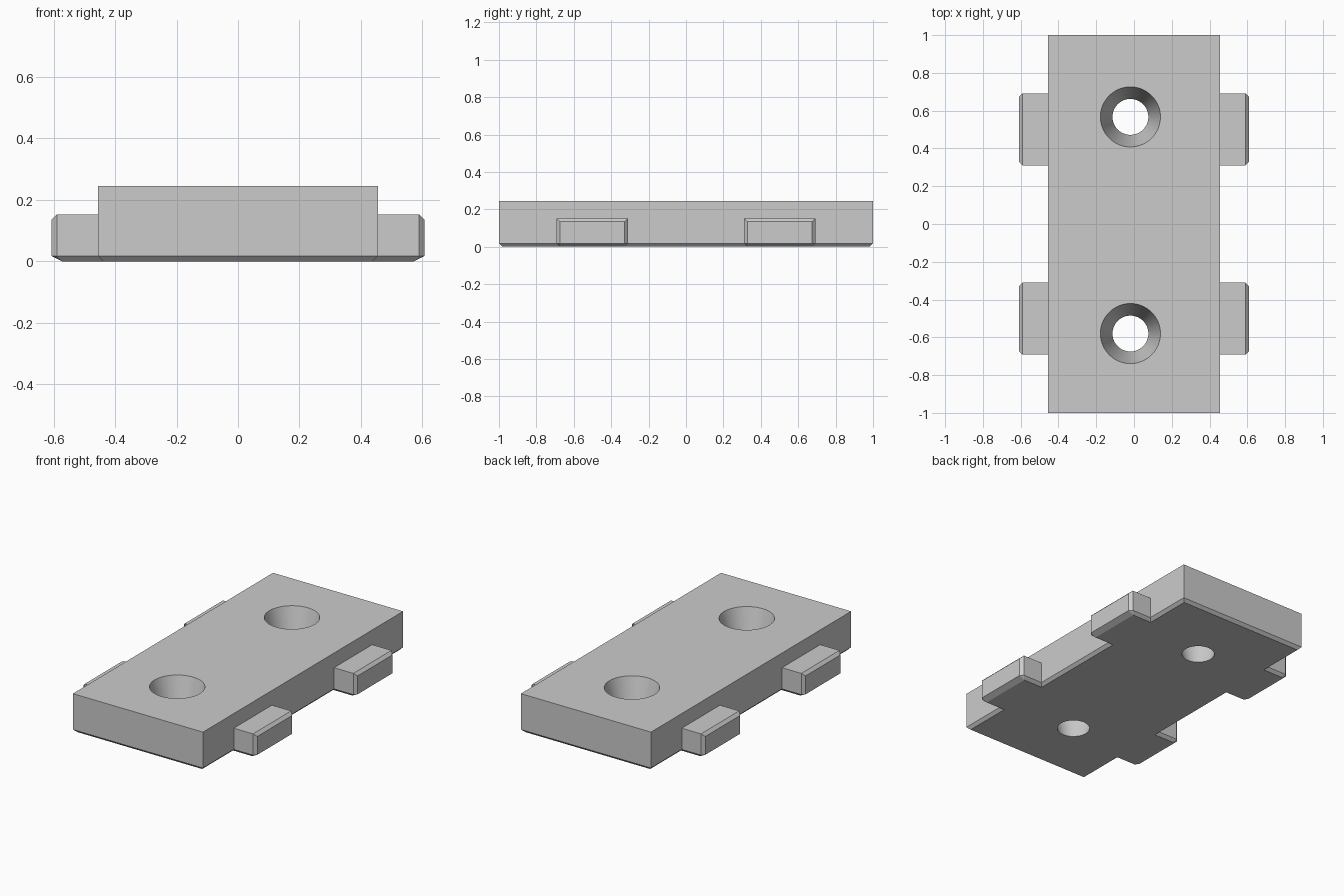
import bpy
import bmesh

if "Cube" in bpy.data.objects:
    bpy.data.objects.remove(bpy.data.objects["Cube"], do_unlink=True)

HEIGHT, CHAMFER = 0.245, 0.018
BODY_X, BODY_Y = 0.455, 1.0
TAB_X, TAB_HALF, TAB_TOP = 0.6075, 0.191, 0.152

grey = bpy.data.materials.new("plain grey")
grey.use_nodes = True
grey.diffuse_color = (0.6, 0.6, 0.6, 1)
grey.node_tree.nodes["Principled BSDF"].inputs["Base Color"].default_value = grey.diffuse_color


def loft(name, rings):
    """Skin a stack of equal-sized closed outlines and cap both ends."""
    bm = bmesh.new()
    loops = [[bm.verts.new(p) for p in ring] for ring in rings]
    n = len(loops[0])
    for low, high in zip(loops, loops[1:]):
        for i in range(n):
            j = (i + 1) % n
            bm.faces.new((low[i], low[j], high[j], high[i]))
    bm.faces.new(loops[0][::-1])
    bm.faces.new(loops[-1])
    bmesh.ops.remove_doubles(bm, verts=bm.verts, dist=0.0001)
    bmesh.ops.recalc_face_normals(bm, faces=bm.faces)
    mesh = bpy.data.meshes.new(name)
    bm.to_mesh(mesh)
    bm.free()
    mesh.materials.append(grey)
    obj = bpy.data.objects.new(name, mesh)
    bpy.context.collection.objects.link(obj)
    return obj


def body_ring(inset, z):
    x, y = BODY_X - inset, BODY_Y - inset
    return [(-x, -y, z), (x, -y, z), (x, y, z), (-x, y, z)]


def tab_ring(side, yc, outer, half, cut, z):
    """Outline of a tab, with its two outer corners cut off."""
    root = BODY_X - CHAMFER
    points = [(root, -half), (outer - cut, -half), (outer, cut - half),
              (outer, half - cut), (outer - cut, half), (root, half)]
    return [(side * x, yc + y, z) for x, y in points]


# Plate with a chamfered underside
body = loft("base_plate", [body_ring(CHAMFER, 0), body_ring(0, CHAMFER), body_ring(0, HEIGHT)])

# Two tapered screw holes through the plate
for y in (0.567, -0.58):
    depth = HEIGHT + 0.02
    slope = (0.159 - 0.095) / HEIGHT
    bpy.ops.mesh.primitive_cone_add(vertices=64, radius1=0.095 - 0.01 * slope,
                                    radius2=0.159 + 0.01 * slope, depth=depth,
                                    location=(-0.019, y, HEIGHT / 2))
    cutter = bpy.context.object
    cutter.name = "hole_cutter"
    cutter.hide_render = True
    cutter.data.materials.append(grey)
    cut = body.modifiers.new("screw hole", "BOOLEAN")
    cut.operation, cut.solver, cut.object = "DIFFERENCE", "EXACT", cutter
    bpy.ops.object.select_all(action="DESELECT")
    body.select_set(True)
    bpy.context.view_layer.objects.active = body
    bpy.ops.object.modifier_apply(modifier=cut.name)
    bpy.data.objects.remove(cutter, do_unlink=True)
bpy.ops.object.shade_smooth_by_angle()

# Four side tabs with chamfered outer ends
for side, side_name in ((1, "left"), (-1, "right")):
    for yc, end_name in ((-0.501, "front"), (0.501, "back")):
        loft(f"{end_name}_{side_name}_tab", [
            tab_ring(side, yc, TAB_X - 2 * CHAMFER, TAB_HALF - CHAMFER, 0, 0),
            tab_ring(side, yc, TAB_X, TAB_HALF, CHAMFER, CHAMFER),
            tab_ring(side, yc, TAB_X, TAB_HALF, CHAMFER, TAB_TOP - CHAMFER),
            tab_ring(side, yc, TAB_X - CHAMFER, TAB_HALF, 0, TAB_TOP)])
